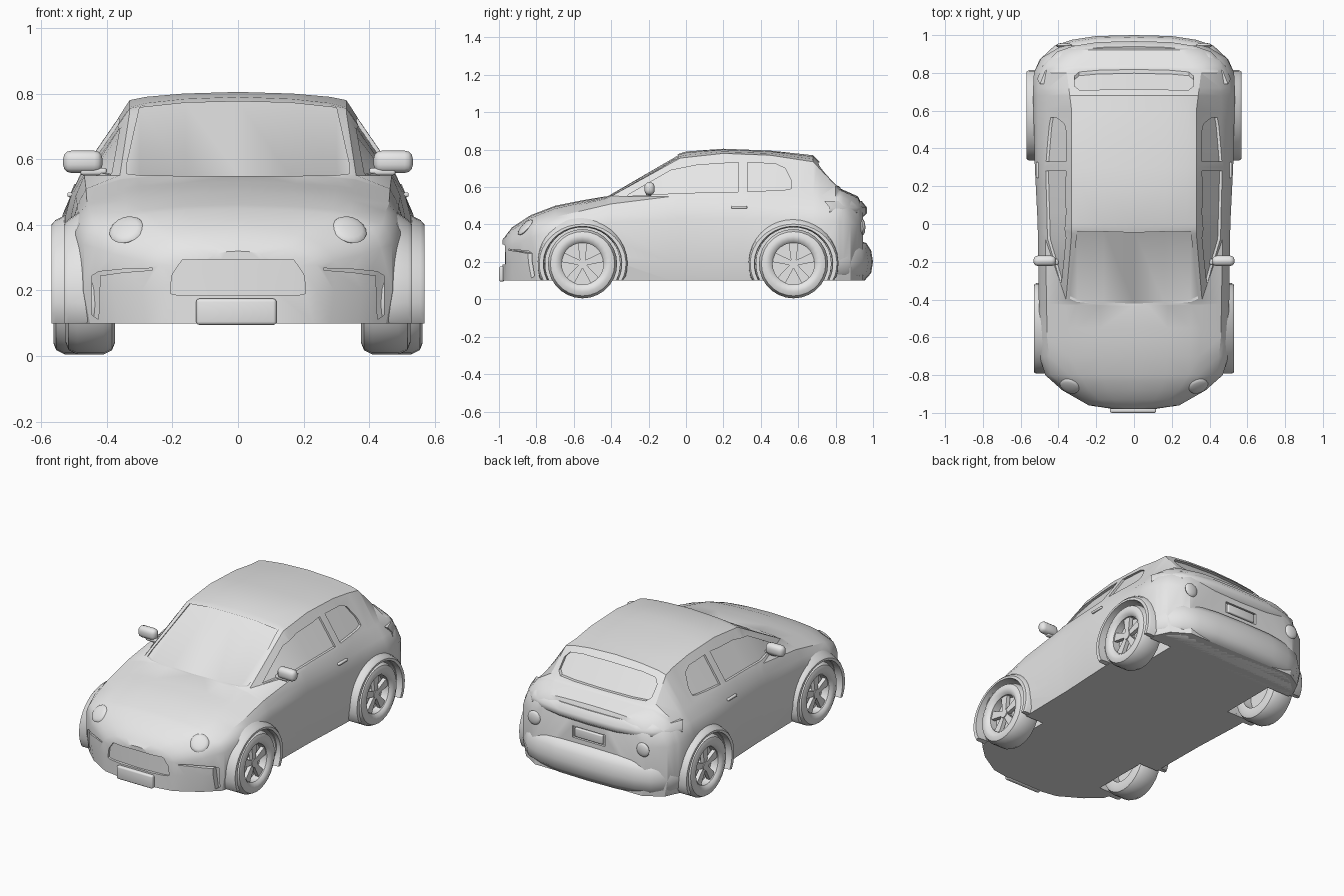
import bpy, bmesh, math
from mathutils import Vector, Matrix
from mathutils.bvhtree import BVHTree

if "Cube" in bpy.data.objects:
    bpy.data.objects.remove(bpy.data.objects["Cube"], do_unlink=True)

paint = bpy.data.materials.new("plain_grey")
paint.use_nodes = True
GREY = (0.8, 0.8, 0.8, 1)
paint.diffuse_color = GREY
for node in paint.node_tree.nodes:
    if node.type == 'BSDF_PRINCIPLED':
        node.inputs["Base Color"].default_value = GREY


def make(name, bm):
    """Turn a bmesh into a named object with clean outward normals."""
    bmesh.ops.recalc_face_normals(bm, faces=bm.faces)
    mesh = bpy.data.meshes.new(name)
    bm.to_mesh(mesh)
    bm.free()
    mesh.materials.append(paint)
    obj = bpy.data.objects.new(name, mesh)
    bpy.context.scene.collection.objects.link(obj)
    return obj


def smooth(obj, degrees=35):
    bpy.ops.object.select_all(action='DESELECT')
    obj.select_set(True)
    bpy.context.view_layer.objects.active = obj
    bpy.ops.object.shade_smooth_by_angle(angle=math.radians(degrees))


def bridge(rings, caps=True, closed=False):
    """Skin a list of closed point rings."""
    bm = bmesh.new()
    rows = [[bm.verts.new(p) for p in ring] for ring in rings]
    n = len(rows[0])
    pairs = list(zip(rows, rows[1:])) + ([(rows[-1], rows[0])] if closed else [])
    for a, b in pairs:
        for i in range(n):
            j = (i + 1) % n
            bm.faces.new((a[i], a[j], b[j], b[i]))
    if caps and not closed:
        bm.faces.new(rows[0])
        bm.faces.new(rows[-1])
    return bm


def block(name, centre, size, bevel):
    """Rounded box."""
    bm = bmesh.new()
    bmesh.ops.create_cube(bm, size=1, matrix=Matrix.Translation(centre) @ Matrix.Diagonal((*size, 1)))
    bmesh.ops.bevel(bm, geom=bm.edges[:], offset=bevel, segments=3, profile=0.5, affect='EDGES')
    obj = make(name, bm)
    smooth(obj)
    return obj


def cut(target, bm):
    """Subtract a closed shape and bake the result."""
    cutter = make("cutter", bm)
    cutter.hide_render = True
    mod = target.modifiers.new("cut", 'BOOLEAN')
    mod.operation, mod.solver, mod.object = 'DIFFERENCE', 'EXACT', cutter
    graph = bpy.context.evaluated_depsgraph_get()
    result = bpy.data.meshes.new_from_object(target.evaluated_get(graph))
    target.modifiers.remove(mod)
    if len(result.polygons) > len(target.data.polygons) // 2:
        target.data = result
    bpy.data.objects.remove(cutter, do_unlink=True)


# Body guide curves along the length: (y, value)
TOP = [(-.98, .32), (-.93, .385), (-.83, .45), (-.7, .5), (-.55, .53), (-.43, .55), (-.08, .765), (0, .79),
       (.2, .805), (.45, .795), (.68, .77), (.72, .73), (.83, .59), (.92, .55), (.945, .5)]
RAIL_X = [(-.98, .07), (-.96, .17), (-.88, .28), (-.8, .34), (-.4, .36), (-.05, .33), (.6, .33), (.84, .36),
          (.92, .28), (.945, .2)]
RAIL_Z = [(-.98, .31), (-.93, .36), (-.83, .425), (-.7, .475), (-.42, .54), (-.03, .755), (.2, .78), (.45, .77),
          (.68, .735), (.82, .585), (.92, .54), (.945, .49)]
BELT_X = [(-.98, .09), (-.96, .21), (-.88, .34), (-.8, .44), (-.6, .46), (.3, .475), (.7, .46), (.84, .44),
          (.92, .36), (.945, .3)]
BELT_Z = [(-.98, .3), (-.93, .335), (-.83, .39), (-.7, .44), (-.4, .51), (-.2, .545), (.3, .565), (.82, .55),
          (.92, .51), (.945, .47)]
WAIST_X = [(-.98, .11), (-.96, .24), (-.88, .38), (-.8, .47), (-.7, .5), (0, .51), (.3, .525), (.7, .535),
           (.8, .53), (.88, .49), (.945, .38)]
WAIST_Z = [(-.98, .27), (-.83, .33), (-.6, .4), (0, .43), (.7, .43), (.945, .4)]


def at(curve, y):
    for (a, va), (b, vb) in zip(curve, curve[1:]):
        if y <= b:
            return va + (vb - va) * (y - a) / (b - a)
    return curve[-1][1]


def section(y):
    top, rx, rz, bx, bz, wx, wz = (at(c, y) for c in (TOP, RAIL_X, RAIL_Z, BELT_X, BELT_Z, WAIST_X, WAIST_Z))
    half = [(0, top), (rx * .5, top - (top - rz) * .2), (rx * .85, top - (top - rz) * .6), (rx, rz), (bx, bz),
            (bx + (wx - bx) * .65, (bz + wz) / 2), (wx, wz), (wx, .2), (wx * .96, .1)]
    return [(x, y, z) for x, z in half] + [(-x, y, z) for x, z in half[:0:-1]]


stations = sorted({y for curve in (TOP, RAIL_X, RAIL_Z, BELT_X, WAIST_X) for y, _ in curve})
shell = bridge([section(y) for y in stations])
bmesh.ops.recalc_face_normals(shell, faces=shell.faces)
bmesh.ops.triangulate(shell, faces=shell.faces[:])
tree = BVHTree.FromBMesh(shell)
body = make("body", shell)


def hit(a, z, look):
    """Point and normal on the body, seen along a horizontal direction."""
    look = Vector(look)
    start = (Vector((0, a, z)) if look.x else Vector((a, 0, z))) - look * 2
    return tree.ray_cast(start, look)[:2]


def recess(columns, look, depth):
    """Sink a panel given as (across, low, high) columns into the body."""
    rings = []
    for a, low, high in columns:
        p, q = hit(a, low, look)[0], hit(a, high, look)[0]
        if p is None or q is None:
            continue
        d = Vector(look)
        rings.append([p + d * depth, q + d * depth, q - d * .06, p - d * .06])
    if len(rings) > 1:
        cut(body, bridge(rings))


def both(columns):
    return [(-a, lo, hi) for a, lo, hi in columns[::-1] if a] + columns


FRONT, BACK = (0, 1, 0), (0, -1, 0)

# Wheel arches
AXLES = (("front", -.553, .53), ("rear", .575, .568))
for _, y, _ in AXLES:
    for s in (-1, 1):
        arch = bmesh.new()
        place = Matrix.Translation((s * .51, y, .19)) @ Matrix.Rotation(math.pi / 2, 4, 'Y')
        bmesh.ops.create_cone(arch, cap_ends=True, segments=32, radius1=.2, radius2=.2, depth=.3, matrix=place)
        cut(body, arch)

# Windscreen, rear window, grille and number plate well
recess(both([(0, .549, .776), (.16, .549, .772), (.3, .551, .757), (.34, .556, .58)]), FRONT, .014)
recess(both([(0, .605, .735), (.2, .606, .73), (.29, .61, .718), (.315, .63, .69)]), BACK, .02)
recess(both([(0, .185, .295), (.17, .185, .293), (.2, .188, .25), (.206, .192, .21)]), FRONT, .012)
recess(both([(0, .335, .405), (.11, .335, .405)]), BACK, .015)

# Side windows and bumper corner vents
for s in (-1, 1):
    inward = (-s, 0, 0)
    recess([(-.31, .552, .558), (-.2, .559, .622), (-.08, .565, .69), (.06, .57, .718), (.28, .575, .732)], inward, .014)
    recess([(.33, .577, .732), (.48, .582, .724), (.53, .585, .7), (.565, .592, .63)], inward, .014)
    vent = [(s * .26, .262, .268), (s * .35, .255, .265), (s * .42, .245, .258), (s * .425, .112, .257), (s * .445, .125, .245)]
    recess(vent, FRONT, .03)
smooth(body, 30)

# Rear bumper and tailgate lip follow the same plan curve
PLAN = [(0, 1), (.2, .995), (.33, .975), (.42, .945), (.5, .87), (.53, .8)]


def wrap(name, rows):
    outline = PLAN + [(-x, y) for x, y in PLAN[:0:-1]]
    obj = make(name, bridge([[(x * (1 - g), y - g, z) for x, y in outline] for g, z in rows]))
    smooth(obj, 50)


wrap("rear_bumper", [(.045, .1), (.01, .14), (0, .2), (.01, .26), (.035, .3), (.06, .31)])
wrap("tailgate_lip", [(.07, .425), (.032, .46), (.032, .49), (.06, .525)])

# Lamps
for name, x, z, look, r in (("headlight", .34, .385, FRONT, .054), ("tail_light", .37, .385, BACK, .043)):
    for s in (-1, 1):
        p, n = hit(s * x, z, look)
        if n.dot(Vector(look)) > 0:
            n = -n
        bm = bmesh.new()
        turn = n.to_track_quat('Z', 'Y').to_matrix().to_4x4()
        bmesh.ops.create_uvsphere(bm, u_segments=16, v_segments=8, radius=1,
                                  matrix=Matrix.Translation(p) @ turn @ Matrix.Diagonal((r, r, .014, 1)))
        smooth(make(name, bm))

# Number plates
block("front_plate", (-.005, -.985, .135), (.245, .03, .08), .01)
block("rear_plate", (0, .938, .37), (.19, .02, .055), .006)

# Mirrors and door handles
for s in (-1, 1):
    block("mirror", (s * .473, -.195, .592), (.12, .055, .068), .025)
    block("mirror_arm", (s * .44, -.2, .562), (.08, .03, .022), .008)
    block("door_handle", (s * .505, .285, .492), (.03, .085, .014), .005)

# Flared arches
for name, y, edge in AXLES:
    for s in (-1, 1):
        loops = [(.24, .285, .43), (.24, .225, edge - .012), (.232, .212, edge), (.21, .2, edge), (.2, .195, .43)]
        arc = [math.radians(-26 + 232 * i / 24) for i in range(25)]
        rings = [[(s * x, y + ry * math.cos(t), max(.1, .19 + rz * math.sin(t))) for ry, rz, x in loops] for t in arc]
        smooth(make(name + "_arch_flare", bridge(rings)), 40)

# Wheels: tyre, dished rim, spokes and hub
TYRE = [(.112, -.07), (.112, .055), (.125, .07), (.15, .075), (.172, .066), (.185, .04),
        (.185, -.04), (.172, -.066), (.15, -.075)]
for name, y, edge in AXLES:
    for s in (-1, 1):
        axle = Matrix.Translation((s * (edge - .08), y, .19))
        spin = [math.tau * i / 28 for i in range(28)]
        rings = [[axle @ Vector((s * x, r * math.cos(t), r * math.sin(t))) for r, x in TYRE] for t in spin]
        smooth(make(name + "_tyre", bridge(rings, closed=True)), 40)
        rim = bmesh.new()
        side = Matrix.Rotation(math.pi / 2, 4, 'Y')
        for r, thick, x in ((.114, .02, 0), (.026, .06, .022)):
            bmesh.ops.create_cone(rim, cap_ends=True, segments=20, radius1=r, radius2=r, depth=thick,
                                  matrix=axle @ Matrix.Translation((s * x, 0, 0)) @ side)
        for i in range(5):
            turn = Matrix.Rotation(math.tau * i / 5, 4, 'X')
            spoke = bmesh.ops.create_cube(rim, size=1)["verts"]
            for v in spoke:
                width = .052 if v.co.z > 0 else .026
                v.co = axle @ turn @ Vector((s * .036 + v.co.x * .024, v.co.y * width, .063 + v.co.z * .1))
        smooth(make(name + "_rim", rim), 30)
